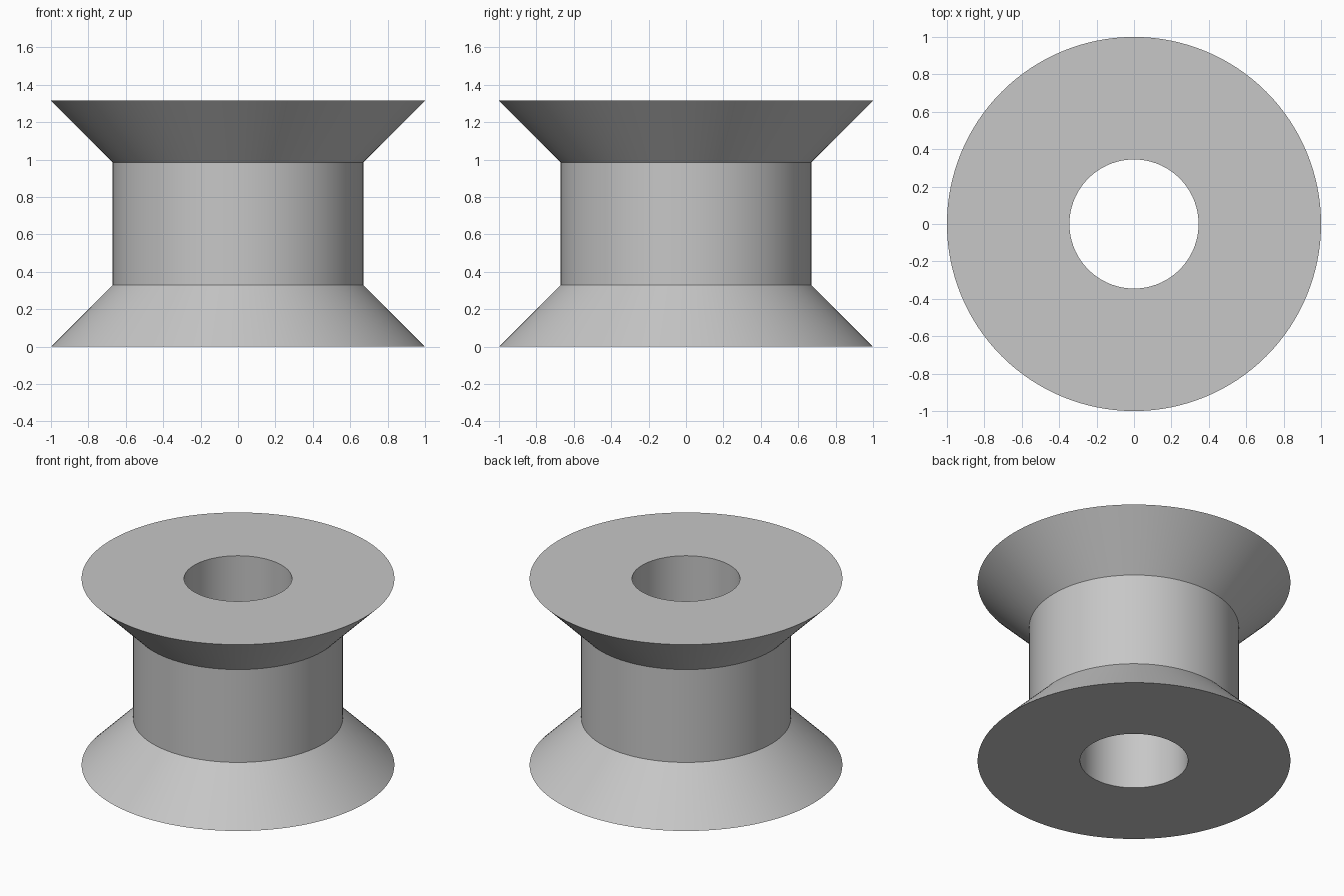
import bpy
import bmesh
from math import cos, sin, radians, tau

SEGMENTS = 128
HEIGHT = 1.315
RIM, BARREL, BORE = 1.0, 0.67, 0.345
FLARE = 0.33

cube = bpy.data.objects.get("Cube")
if cube:
    bpy.data.objects.remove(cube, do_unlink=True)

# Single plain grey
grey = bpy.data.materials.new("light_grey")
grey.use_nodes = True
colour = (0.57, 0.57, 0.57, 1)
grey.diffuse_color = colour
grey.node_tree.nodes["Principled BSDF"].inputs["Base Color"].default_value = colour

# Closed cross-section (radius, height): outer wall upwards, then the bore
profile = [
    (RIM, 0), (BARREL, FLARE), (BARREL, HEIGHT - FLARE), (RIM, HEIGHT),
    (BORE, HEIGHT), (BORE, 0),
]

# Revolve the cross-section around z
bm = bmesh.new()
rings = []
for radius, z in profile:
    angles = [tau * i / SEGMENTS for i in range(SEGMENTS)]
    rings.append([bm.verts.new((radius * cos(a), radius * sin(a), z)) for a in angles])
for k, ring in enumerate(rings):
    following = rings[(k + 1) % len(rings)]
    for i in range(SEGMENTS):
        j = (i + 1) % SEGMENTS
        bm.faces.new((ring[i], ring[j], following[j], following[i]))
bmesh.ops.recalc_face_normals(bm, faces=bm.faces)

mesh = bpy.data.meshes.new("flanged_spool")
bm.to_mesh(mesh)
bm.free()
mesh.materials.append(grey)
spool = bpy.data.objects.new("flanged_spool", mesh)
bpy.context.collection.objects.link(spool)

# Smooth round walls, crisp rims
bpy.ops.object.select_all(action="DESELECT")
spool.select_set(True)
bpy.context.view_layer.objects.active = spool
bpy.ops.object.shade_smooth_by_angle(angle=radians(30))
